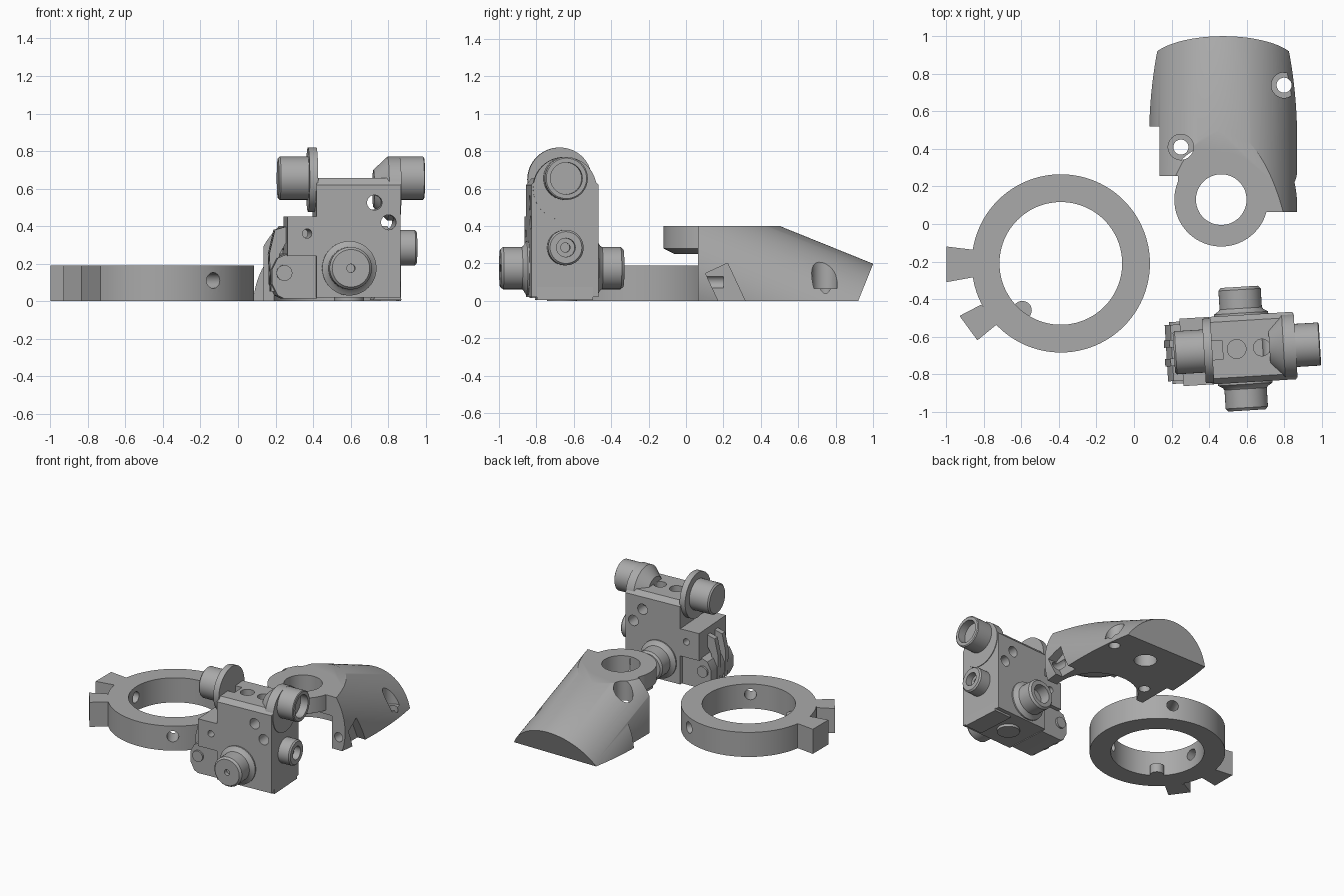
import bpy, bmesh, math
from mathutils import Vector, Matrix

if "Cube" in bpy.data.objects:
    bpy.data.objects.remove(bpy.data.objects["Cube"])

gray = bpy.data.materials.new("plain gray")
gray.diffuse_color = (0.40, 0.40, 0.40, 1)
gray.use_nodes = True
gray.node_tree.nodes["Principled BSDF"].inputs["Base Color"].default_value = gray.diffuse_color


def finish(name, bm):
    bmesh.ops.recalc_face_normals(bm, faces=bm.faces)
    me = bpy.data.meshes.new(name)
    bm.to_mesh(me)
    bm.free()
    me.materials.append(gray)
    ob = bpy.data.objects.new(name, me)
    bpy.context.collection.objects.link(ob)
    return ob


def lathe(name, prof, pos, axis, seg=48):
    """Revolve (radius, distance) points around an axis through pos."""
    bm = bmesh.new()
    rot = Vector((0, 0, 1)).rotation_difference(Vector(axis)).to_matrix()
    rings = []
    for r, t in prof:
        n = 1 if r == 0 else seg
        rings.append([bm.verts.new(Vector(pos) + rot @ Vector(
            (r * math.cos(2 * math.pi * i / seg), r * math.sin(2 * math.pi * i / seg), t)))
            for i in range(n)])
    for a, b in zip(rings, rings[1:]):
        for i in range(seg):
            q = [a[i % len(a)], a[(i + 1) % len(a)], b[(i + 1) % len(b)], b[i % len(b)]]
            q = list(dict.fromkeys(q))
            if len(q) > 2:
                bm.faces.new(q)
    return finish(name, bm)


def rod(name, r, a, b, pos, axis, seg=48):
    return lathe(name, [(0, a), (r, a), (r, b), (0, b)], pos, axis, seg)


def prism(name, pts, a, b, axis="z"):
    """Extrude an outline: xy along z, xz along y, or yz along x."""
    put = {"z": lambda p, t: (p[0], p[1], t), "y": lambda p, t: (p[0], t, p[1]),
           "x": lambda p, t: (t, p[0], p[1])}[axis]
    bm = bmesh.new()
    lo = [bm.verts.new(put(p, a)) for p in pts]
    hi = [bm.verts.new(put(p, b)) for p in pts]
    bm.faces.new(lo)
    bm.faces.new(hi)
    for i in range(len(pts)):
        j = (i + 1) % len(pts)
        bm.faces.new((lo[i], lo[j], hi[j], hi[i]))
    return finish(name, bm)


def box(name, x0, x1, y0, y1, z0, z1):
    return prism(name, [(x0, y0), (x1, y0), (x1, y1), (x0, y1)], z0, z1)


def combine(ob, others, op="DIFFERENCE"):
    for o in others:
        m = ob.modifiers.new("cut", "BOOLEAN")
        m.operation, m.object, m.solver = op, o, "EXACT"
        me = bpy.data.meshes.new_from_object(
            ob.evaluated_get(bpy.context.evaluated_depsgraph_get()))
        ob.modifiers.clear()
        ob.data = me
        bpy.data.objects.remove(o)
    return ob


# --- clamp ring with radial holes, two flared tabs and an inner stud ---
rc = Vector((-0.39, -0.21, 0))
H = 0.19
ring = lathe("clamp_ring", [(0.327, 0), (0.475, 0), (0.475, H), (0.327, H), (0.327, 0)],
             rc, (0, 0, 1), 96)
combine(ring, [rod("hole", 0.042, 0.2, 0.6, rc + Vector((0, 0, 0.11)),
                   (math.cos(math.radians(a)), math.sin(math.radians(a)), 0), 32)
               for a in (-57, 63, 183)])
prism("left_tab", [(-0.835, -0.14), (-1, -0.12), (-1, -0.31), (-0.835, -0.28)], 0, H)
prism("corner_tab", [(-0.815, -0.43), (-0.93, -0.49), (-0.835, -0.62), (-0.725, -0.53)], 0, H)
rod("inner_stud", 0.05, 0, 0.07, (-0.595, -0.46, 0), (0, 0, 1), 32)

# --- tapered shell: tilted cylinder trimmed flat above and below ---
tilt = math.radians(22)
shell = rod("shell", 0.395, 0, 1.6, (0.475, 0.853, -0.168),
            (0, -math.cos(tilt), math.sin(tilt)), 128)
combine(shell, [box("trim", 0, 1, 0.065, 1.2, 0, 0.4)], "INTERSECT")
eye = (0.465, 0.13, 0)
lug = lathe("lug", [(0, 0.25), (0.19, 0.25), (0.25, 0.28), (0.25, 0.4), (0, 0.4)],
            eye, (0, 0, 1), 64)
pocket = math.radians(-25)
pb = box("pocket", -0.1, 0.1, -0.065, 0.065, -0.2, 0.17)
pb.data.transform(Matrix.Translation((0.90, 0.235, 0.02)) @ Matrix.Rotation(-pocket, 4, "X"))
combine(shell, [
    rod("undercut", 0.30, -0.1, 0.25, eye, (0, 0, 1), 64),
    box("front_gap", 0.17, 0.74, -0.2, 0.13, -0.1, 0.25),
    box("left_front", 0, 0.235, 0, 0.255, -0.1, 0.5),
    box("left_notch", 0, 0.135, 0, 0.52, -0.1, 0.5), pb,
    rod("leg_hole", 0.035, 0, 0.2, (0.815, 0, 0.1), (0, 1, 0), 24),
    rod("bottom_recess", 0.08, -0.1, 0.15, (0.5, 0.72, 0), (0, 0, 1), 40)])
combine(shell, [lug], "UNION")
combine(shell, [rod("eye_hole", 0.135, 0.1, 0.6, eye, (0, 0, 1), 64)])
for x, y in ((0.25, 0.41), (0.80, 0.74)):
    combine(shell, [lathe("screw_hole", [(0, -0.1), (0.04, -0.1), (0.04, 0.065),
                                         (0.068, 0.065), (0.068, 0.6), (0, 0.6)],
                          (x, y, 0), (0, 0, 1), 40)])

# --- hinge block, built around its own centre, then turned slightly ---
before = set(bpy.data.objects)
block = prism("hinge_block", [(-0.18, 0.02), (0.18, 0.02), (0.18, 0.62), (0.15, 0.655),
                              (-0.15, 0.655), (-0.18, 0.62)], -0.165, 0.285, "x")
combine(block, [rod("top_hole", r, 0.5, 0.9, (x, 0, 0), (0, 0, 1), 32)
                for x, r in ((-0.025, 0.05), (0.11, 0.045))])
combine(block, [rod("face_hole", 0.04, -0.3, 0.3, (x, 0, z), (0, 1, 0), 32)
                for x, z in ((0.145, 0.525), (0.22, 0.42))])
combine(block, [box("top_slot", -0.17, -0.1, -0.05, 0.05, 0.6, 0.7)])

# stepped side shoulder and rounded lower jaw
shoulder = box("side_shoulder", -0.32, -0.16, -0.18, 0.18, 0.24, 0.45)
combine(shoulder, [rod("pin_hole", 0.025, -0.3, 0.3, (-0.215, 0, 0.36), (0, 1, 0), 24)])
jaw = [(-0.16, 0.015), (-0.16, 0.25), (-0.32, 0.25), (-0.37, 0.23), (-0.40, 0.17),
       (-0.40, 0.09), (-0.37, 0.03), (-0.34, 0.015)]
prism("lower_jaw", jaw, -0.15, 0.15, "y")
rod("jaw_pin", 0.042, -0.165, 0.165, (-0.335, 0, 0.15), (0, 1, 0), 32)
for i, y in enumerate((0.05, -0.05)):
    prism("hook_prong_%d" % (i + 1), [(-0.40, 0.05), (-0.36, 0.05), (-0.355, 0.25), (-0.31, 0.33),
                                      (-0.31, 0.40), (-0.38, 0.38), (-0.41, 0.25)],
          y - 0.02, y + 0.02, "y")

# upper left knob with its large disc
rod("left_disc", 0.172, -0.20, -0.155, (0, 0, 0.648), (1, 0, 0), 64)
lathe("left_knob", [(0, -0.36), (0.105, -0.36), (0.115, -0.35), (0.115, -0.19), (0, -0.19)],
      (0, 0, 0.655), (1, 0, 0), 64)

# upper right cup on a bevelled collar
lathe("right_collar", [(0, 0.15), (0.10, 0.15), (0.17, 0.225), (0.17, 0.29), (0, 0.29)],
      (0, 0, 0.60), (1, 0, 0), 64)
lathe("right_cup", [(0, 0.28), (0.115, 0.28), (0.115, 0.415), (0.108, 0.42), (0.085, 0.42),
                    (0.085, 0.36), (0, 0.36)], (0, 0, 0.655), (1, 0, 0), 64)

# lower right socket
lathe("right_socket", [(0, 0.28), (0.095, 0.28), (0.095, 0.37), (0.085, 0.38), (0.05, 0.38),
                       (0.05, 0.33), (0.025, 0.33), (0.025, 0.30), (0, 0.30)],
      (0, 0, 0.285), (1, 0, 0), 48)

# front and back pivots
for name, s, bore, depth in (("front_pivot", -1, 0.022, 0.30), ("back_pivot", 1, 0.07, 0.25)):
    lathe(name, [(0, 0.17), (0.145, 0.17), (0.145, 0.19), (0.12, 0.205), (0.113, 0.215),
                 (0.113, 0.315), (0.10, 0.33), (bore, 0.33), (bore, depth), (0, depth)],
          (0.01, 0, 0.175), (0, s, 0), 64)

# underside foot and wedge
rod("bottom_foot", 0.08, 0.0, 0.03, (0.02, 0, 0), (0, 0, 1), 40)
prism("bottom_wedge", [(0.14, 0.005), (0.29, 0.005), (0.285, 0.075), (0.17, 0.075)],
      -0.15, 0.15, "y")

turn = Matrix.Translation((0.572, -0.665, 0)) @ Matrix.Rotation(math.radians(3.5), 4, "Z")
for o in set(bpy.data.objects) - before:
    o.data.transform(turn)

# crisp edges, smooth curves
for o in bpy.data.objects:
    o.select_set(True)
    bpy.context.view_layer.objects.active = o
bpy.ops.object.shade_smooth_by_angle(angle=math.radians(30))
